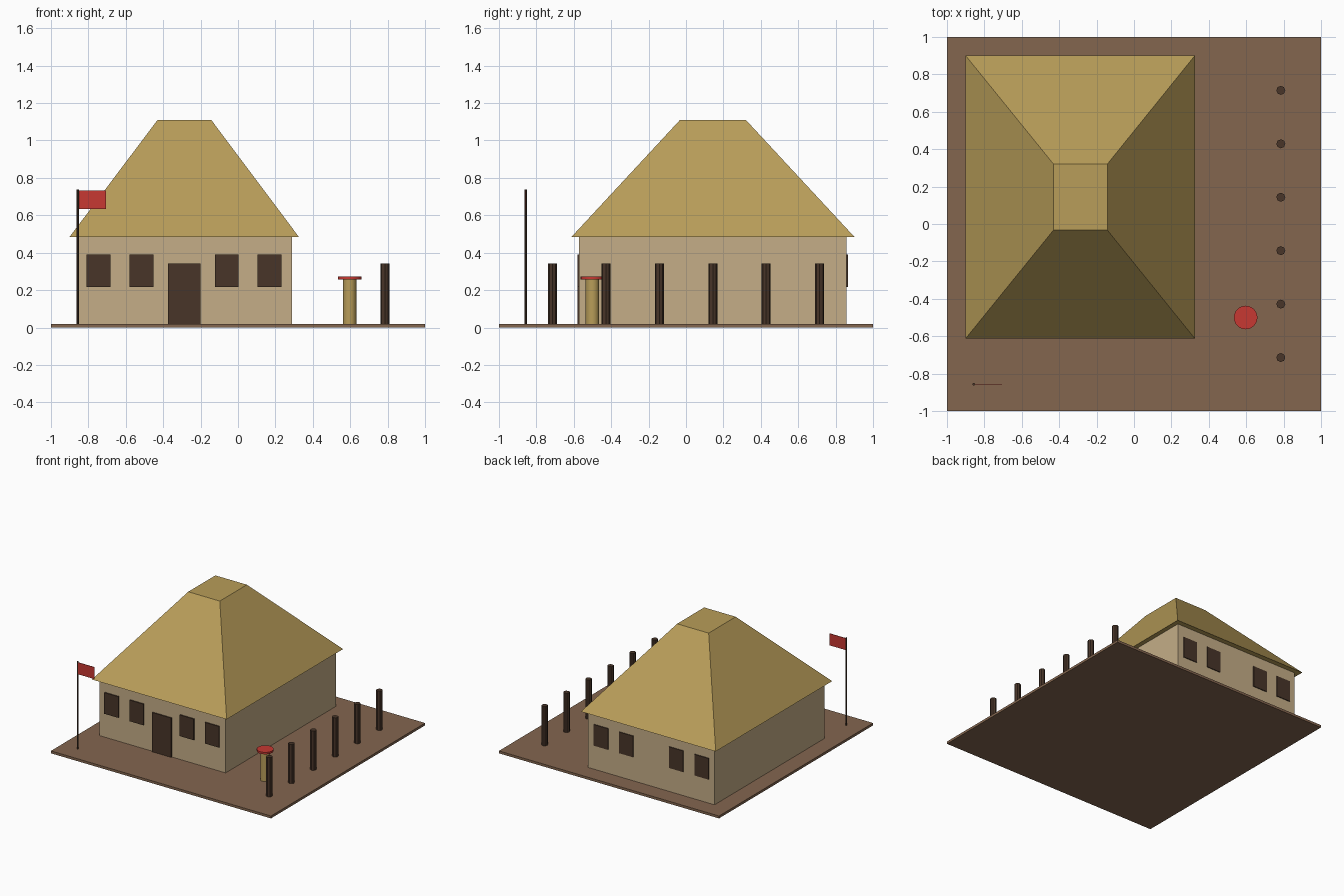
import bpy
import bmesh

cube = bpy.data.objects.get("Cube")
if cube:
    bpy.data.objects.remove(cube, do_unlink=True)


def material(name, rgb):
    mat = bpy.data.materials.new(name)
    mat.use_nodes = True
    color = (*rgb, 1)
    mat.diffuse_color = color
    mat.node_tree.nodes["Principled BSDF"].inputs["Base Color"].default_value = color
    return mat


THATCH = material("thatch", (0.48, 0.337, 0.10))
PLASTER = material("plaster", (0.555, 0.42, 0.245))
EARTH = material("earth", (0.23, 0.133, 0.078))
DARK_WOOD = material("dark wood", (0.065, 0.036, 0.022))
RED = material("red", (0.57, 0.04, 0.032))


def finish(name, bm, mat):
    mesh = bpy.data.meshes.new(name)
    bm.to_mesh(mesh)
    bm.free()
    mesh.materials.append(mat)
    obj = bpy.data.objects.new(name, mesh)
    bpy.context.collection.objects.link(obj)
    return obj


def box(name, mat, x, y, z, top=None):
    """Box from (min, max) ranges; top gives other x and y ranges for the upper face."""
    bm = bmesh.new()
    bmesh.ops.create_cube(bm, size=1)
    for v in bm.verts:
        rx, ry = top if top and v.co.z > 0 else (x, y)
        v.co = (rx[v.co.x > 0], ry[v.co.y > 0], z[v.co.z > 0])
    return finish(name, bm, mat)


def cylinder(name, mat, x, y, z, radius, sides):
    bm = bmesh.new()
    bmesh.ops.create_cone(bm, cap_ends=True, segments=sides, radius1=radius,
                          radius2=radius, depth=z[1] - z[0])
    bmesh.ops.translate(bm, verts=bm.verts, vec=(x, y, sum(z) / 2))
    return finish(name, bm, mat)


def shade(obj):
    bpy.ops.object.select_all(action="DESELECT")
    obj.select_set(True)
    bpy.context.view_layer.objects.active = obj
    bpy.ops.object.shade_smooth_by_angle()


FLOOR = 0.02
WALL_X, WALL_Y = (-0.86, 0.288), (-0.572, 0.858)

# Ground and house
box("ground", EARTH, (-1, 1), (-1, 1), (0, FLOOR))
box("walls", PLASTER, WALL_X, WALL_Y, (FLOOR, 0.485))
box("roof", THATCH, (-0.9, 0.325), (-0.612, 0.9), (0.485, 1.11),
    top=((-0.43, -0.143), (-0.032, 0.32)))

# Door, and windows on the front and back walls
front = (WALL_Y[0] - 0.009, WALL_Y[0])
back = (WALL_Y[1], WALL_Y[1] + 0.007)
box("door", DARK_WOOD, (-0.375, -0.2), front, (FLOOR, 0.343))
for x in (-0.745, -0.516, -0.06, 0.169):
    for side, depth in (("front", front), ("back", back)):
        box(side + "_window", DARK_WOOD, (x - 0.064, x + 0.064), depth, (0.216, 0.39))

# Row of posts
for i in range(6):
    cylinder("fence_post", DARK_WOOD, 0.785, -0.714 + i * 0.2857, (FLOOR, 0.343), 0.024, 8)

# Pedestal with a red cap
shade(cylinder("pedestal", THATCH, 0.597, -0.5, (FLOOR, 0.257), 0.036, 16))
shade(cylinder("pedestal_cap", RED, 0.597, -0.5, (0.257, 0.273), 0.063, 24))

# Flag
cylinder("flag_pole", DARK_WOOD, -0.857, -0.857, (FLOOR, 0.738), 0.007, 8)
box("flag", RED, (-0.855, -0.705), (-0.859, -0.855), (0.635, 0.732))
